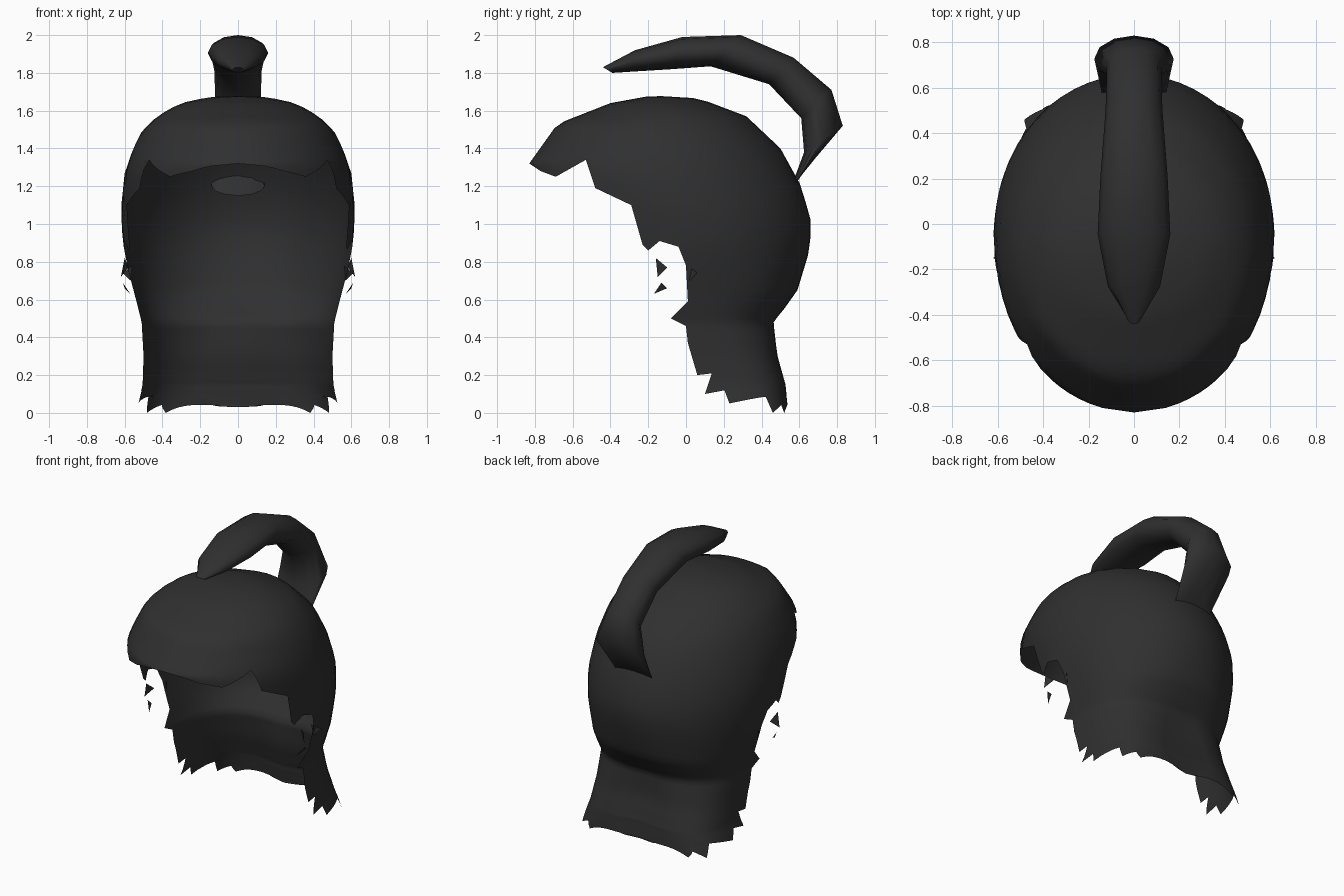
import bpy, bmesh, math

cube = bpy.data.objects.get("Cube")
if cube:
    bpy.data.objects.remove(cube, do_unlink=True)

hair = bpy.data.materials.new("charcoal_hair")
hair.use_nodes = True
colour = (0.029, 0.029, 0.029, 1)
hair.diffuse_color = colour
bsdf = next(n for n in hair.node_tree.nodes if n.type == 'BSDF_PRINCIPLED')
bsdf.inputs["Base Color"].default_value = colour
bsdf.inputs["Roughness"].default_value = 0.8


def finish(bm, name, angle, mirror=False):
    bmesh.ops.remove_doubles(bm, verts=bm.verts[:], dist=0.0005)
    bmesh.ops.recalc_face_normals(bm, faces=bm.faces[:])
    mesh = bpy.data.meshes.new(name)
    bm.to_mesh(mesh)
    bm.free()
    mesh.materials.append(hair)
    obj = bpy.data.objects.new(name, mesh)
    bpy.context.collection.objects.link(obj)
    bpy.ops.object.select_all(action='DESELECT')
    obj.select_set(True)
    bpy.context.view_layer.objects.active = obj
    bpy.ops.object.shade_smooth_by_angle(angle=math.radians(angle))
    if mirror:
        mod = obj.modifiers.new("mirror", 'MIRROR')
        mod.merge_threshold = 0.001
    return obj


def skin(bm, rows, closed=False):
    """Join rows of points with quads."""
    grid = [[bm.verts.new(p) for p in row] for row in rows]
    for a, b in zip(grid, grid[1:]):
        n = len(a)
        for j in range(n if closed else n - 1):
            k = (j + 1) % n
            bm.faces.new((a[j], a[k], b[k], b[j]))
    return grid


def lookup(table, v):
    """Linear interpolation in a table sorted by its first column."""
    if v <= table[0][0]:
        return table[0][1]
    for (a, p), (b, q) in zip(table, table[1:]):
        if v <= b:
            return p + (q - p) * (v - a) / (b - a)
    return table[-1][1]


# Midline of the scalp from fringe over the crown to the nape (y, z)
MID = [(-.83, 1.32), (-.68, 1.53), (-.4, 1.64), (-.18, 1.68), (.07, 1.665),
       (.32, 1.57), (.5, 1.4), (.61, 1.2), (.66, 1.02), (.66, .88),
       (.59, .65), (.47, .48), (.49, .3), (.53, .15), (.54, .03)]
# Hairline on one side (y, z, matching position along the midline)
EDGE = [(-.83, 1.32, 0), (-.77, 1.28, .5), (-.69, 1.25, .9), (-.53, 1.34, 1.6),
        (-.48, 1.19, 2.2), (-.29, 1.1, 3.2), (-.23, .89, 4.2), (-.2, .86, 4.6),
        (-.14, .91, 5.2), (-.04, .88, 6.4), (0, .78, 8), (.01, .59, 9.8),
        (-.08, .5, 10.4), (0, .46, 11), (.01, .37, 11.5), (.06, .2, 12.3),
        (.14, .22, 12.5), (.1, .1, 12.8), (.2, .13, 13), (.23, .05, 13.2),
        (.42, .09, 13.5), (.46, 0, 13.65), (.49, .08, 13.75), (.52, 0, 13.85),
        (.535, .08, 13.93), (.54, .03, 14)]
# Width, front limit and squareness of the level sections, by height
WIDTH = [(0, .54), (.15, .505), (.3, .5), (.48, .51), (.6, .54), (.75, .58),
         (.9, .61), (1.08, .62), (1.27, .6), (1.4, .555), (1.49, .51),
         (1.56, .44), (1.61, .365), (1.645, .28), (1.67, .17), (1.68, .05)]
FRONT = [(0, -.5), (.5, -.5), (.9, -.68), (1.2, -.83)] + [(z, y) for y, z in MID[:4]]
BACK = sorted((z, y) for y, z in MID[3:])
POWER = [(0, 5), (.15, 4), (.45, 2.8), (.7, 2.2), (.9, 2), (1.68, 2)]


def half_width(y, z):
    f, b, p = lookup(FRONT, z), lookup(BACK, z), lookup(POWER, z)
    u = min(1, abs(2 * y - f - b) / max(b - f, .001))
    return lookup(WIDTH, z) * (1 - u ** p) ** (1 / p)


def mid_point(s):
    i = min(int(s), len(MID) - 2)
    return [a + (b - a) * (s - i) for a, b in zip(MID[i], MID[i + 1])]


# Scalp hair: strands run from the midline down to the ragged hairline
STEPS, ROWS = 3, 14
stations = []
for a, b in zip(EDGE, EDGE[1:]):
    for k in range(STEPS):
        stations.append([p + (q - p) * k / STEPS for p, q in zip(a, b)])
stations.append(EDGE[-1])
rows = []
for ey, ez, s in stations:
    my, mz = mid_point(s)
    row = []
    for j in range(ROWS + 1):
        f = 1 - math.cos(j / ROWS * math.pi / 2)
        y, z = my + (ey - my) * f, mz + (ez - mz) * f
        x = half_width(y, z) if j else 0
        # shallow groove down the nape
        if y > 0:
            y -= .03 * math.exp(-(x / .1) ** 2) * max(0, min(1, (.55 - z) / .2))
        row.append((x, y, z))
    rows.append(row)
bm = bmesh.new()
skin(bm, rows)
finish(bm, "scalp_hair", 75, mirror=True)

# Ponytail: elliptical rings given by outer edge, inner edge and half width
TAIL = [((-.44, 1.83), (-.39, 1.8), .03), ((-.27, 1.92), (-.28, 1.807), .115),
        ((-.02, 1.99), (-.07, 1.82), .16), ((.29, 2), (.13, 1.835), .148),
        ((.57, 1.88), (.44, 1.74), .125), ((.77, 1.71), (.61, 1.56), .12),
        ((.83, 1.52), (.625, 1.38), .175), ((.6, 1.25), (.54, 1.15), .14)]
SIDES = 12
rings = []
for (oy, oz), (iy, iz), w in TAIL:
    ring = []
    for k in range(SIDES):
        a = 2 * math.pi * k / SIDES
        c = (1 + math.cos(a)) / 2
        ring.append((w * math.sin(a), iy + (oy - iy) * c, iz + (oz - iz) * c))
    rings.append(ring)
bm = bmesh.new()
grid = skin(bm, rings, closed=True)
bm.faces.new(grid[0])
bm.faces.new(grid[-1])
finish(bm, "ponytail", 75)

# Loose wisps beside the ears
WISPS = [((.6, -.16, .82), (.58, -.1, .77), (.62, -.15, .72)),
         ((.57, -.17, .63), (.61, -.13, .69), (.6, -.1, .66)),
         ((.56, .01, .78), (.61, .06, .74), (.57, .02, .7))]
bm = bmesh.new()
for tri in WISPS:
    bm.faces.new([bm.verts.new(p) for p in tri])
finish(bm, "ear_wisps", 30, mirror=True)
